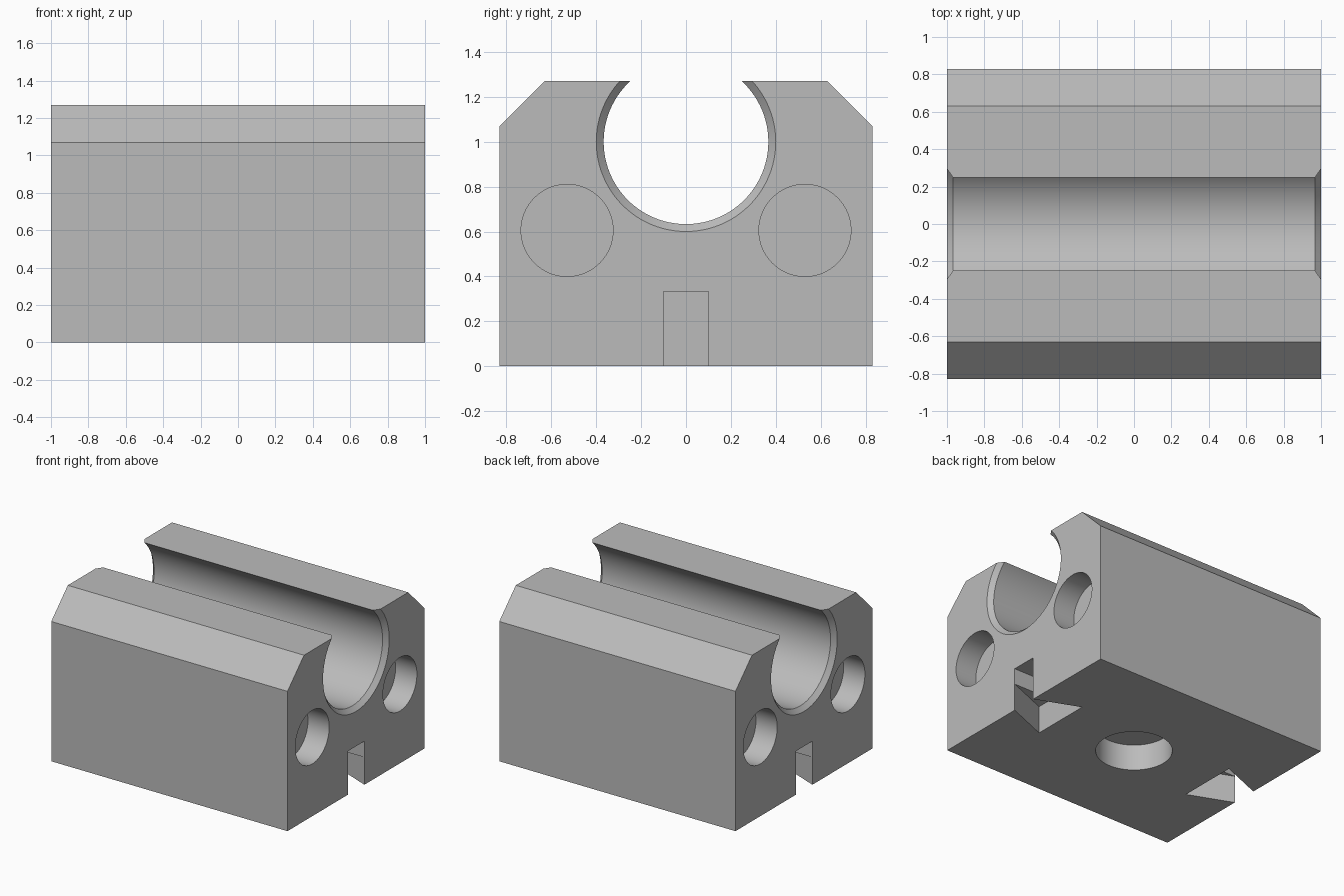
import bpy, bmesh, math

if "Cube" in bpy.data.objects:
    bpy.data.objects.remove(bpy.data.objects["Cube"])

grey = bpy.data.materials.new("light_grey")
grey.use_nodes = True
colour = (0.5, 0.5, 0.5, 1)
grey.diffuse_color = colour
grey.node_tree.nodes["Principled BSDF"].inputs["Base Color"].default_value = colour


def loft(name, sections, axis):
    """Closed solid from matching outlines placed along the x or z axis."""
    bm = bmesh.new()
    rings = []
    for offset, outline in sections:
        rings.append([bm.verts.new((offset, a, b) if axis == "x" else (a, b, offset))
                      for a, b in outline])
    count = len(rings[0])
    for low, high in zip(rings, rings[1:]):
        for i in range(count):
            j = (i + 1) % count
            bm.faces.new((low[i], low[j], high[j], high[i]))
    bm.faces.new(rings[0])
    bm.faces.new(rings[-1])
    bmesh.ops.recalc_face_normals(bm, faces=bm.faces)
    mesh = bpy.data.meshes.new(name)
    bm.to_mesh(mesh)
    bm.free()
    mesh.materials.append(grey)
    obj = bpy.data.objects.new(name, mesh)
    bpy.context.collection.objects.link(obj)
    return obj


def circle(a, b, radius, sides=96):
    return [(a + radius * math.cos(math.tau * i / sides),
             b + radius * math.sin(math.tau * i / sides)) for i in range(sides)]


def rectangle(a0, a1, b0, b1):
    return [(a0, b0), (a1, b0), (a1, b1), (a0, b1)]


# Block with chamfered top edges
half = [(0.83, 0), (0.83, 1.07), (0.63, 1.27)]
profile = half + [(-y, z) for y, z in reversed(half)]
block = loft("bearing_block", [(-1, profile), (1, profile)], "x")

# Open bore, flared at both mouths
cutters = [loft("bore_cutter", [(x, circle(0, 1, r)) for x, r in
                                ((-1.033, 0.433), (-0.967, 0.367),
                                 (0.967, 0.367), (1.033, 0.433))], "x")]

# Round pocket underneath
pocket = circle(0, 0, 0.267)
cutters.append(loft("base_pocket_cutter", [(-0.1, pocket), (0.2, pocket)], "z"))

for end in (-1, 1):
    # Two blind round pockets on each end
    for side in (-1, 1):
        hole = circle(side * 0.53, 0.605, 0.205)
        cutters.append(loft("end_pocket_cutter",
                            [(end * 0.82, hole), (end * 1.1, hole)], "x"))
    # Dovetail recess with a straight slot above it
    flare = [(end * x, y) for x, y in ((1.1, -0.1), (1, -0.1), (0.667, -0.233),
                                       (0.667, 0.233), (1, 0.1), (1.1, 0.1))]
    cutters.append(loft("dovetail_cutter", [(-0.1, flare), (0.21, flare)], "z"))
    slot = rectangle(-0.1, 0.1, -0.1, 0.333)
    cutters.append(loft("slot_cutter", [(end * 0.667, slot), (end * 1.1, slot)], "x"))

# Cut everything out of the block, then discard the cutters
bpy.ops.object.select_all(action="DESELECT")
block.select_set(True)
bpy.context.view_layer.objects.active = block
for cutter in cutters:
    cutter.hide_render = True
    cut = block.modifiers.new(cutter.name, "BOOLEAN")
    cut.operation = "DIFFERENCE"
    cut.solver = "EXACT"
    cut.object = cutter
    bpy.ops.object.modifier_apply(modifier=cut.name)
    bpy.data.objects.remove(cutter)

bpy.ops.object.shade_smooth_by_angle(angle=math.radians(30))
